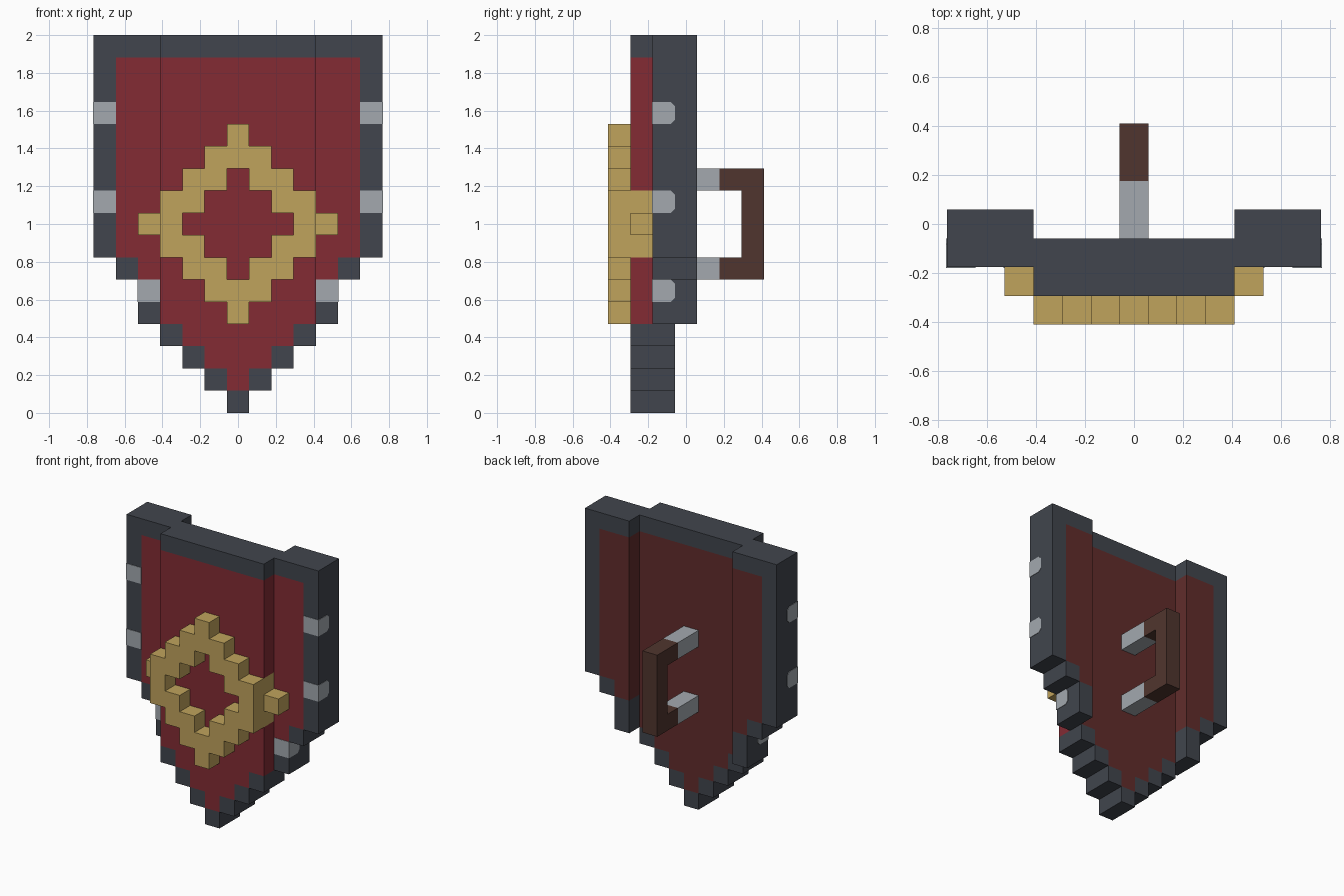
import bpy, bmesh
from mathutils import Vector

cube = bpy.data.objects.get("Cube")
if cube:
    bpy.data.objects.remove(cube, do_unlink=True)

U = 2 / 17                              # edge of one block
HALF = [0, 1, 2, 3, 4, 4, 5] + [6] * 10  # half width of each row of blocks


def material(name, rgb):
    """Flat material from 0-255 sRGB values."""
    lin = [((v / 255 + 0.055) / 1.055) ** 2.4 for v in rgb]
    m = bpy.data.materials.new(name)
    m.use_nodes = True
    m.diffuse_color = (*lin, 1)
    bsdf = m.node_tree.nodes["Principled BSDF"]
    bsdf.inputs["Base Color"].default_value = (*lin, 1)
    bsdf.inputs["Roughness"].default_value = 0.8
    return m


slate = material("slate", (65, 69, 77))
red = material("red", (131, 43, 52))
dark_red = material("dark red", (97, 44, 43))
gold = material("gold", (192, 163, 92))
steel = material("steel", (163, 169, 175))
brown = material("brown", (80, 53, 46))


def finish(name, bm, mat):
    mesh = bpy.data.meshes.new(name)
    bm.to_mesh(mesh)
    bm.free()
    mesh.materials.append(mat)
    obj = bpy.data.objects.new(name, mesh)
    bpy.context.collection.objects.link(obj)
    return obj


def build_blocks(name, cells, occupied, mat):
    """Skin a set of (column, layer, row) blocks, leaving out covered sides."""
    bm = bmesh.new()
    for cell in cells:
        centre = Vector((cell[0] * U, (cell[1] - 3) * U, (cell[2] + 0.5) * U))
        for axis in range(3):
            for sign in (-1, 1):
                n = Vector((0, 0, 0))
                n[axis] = sign
                if tuple(int(a + b) for a, b in zip(cell, n)) in occupied:
                    continue
                p = Vector((0, 0, 0))
                p[(axis + 1) % 3] = 1
                q = n.cross(p)
                loop = (p + q, q - p, -p - q, p - q)
                bm.faces.new([bm.verts.new(centre + (n + k) * U / 2) for k in loop])
    bmesh.ops.remove_doubles(bm, verts=bm.verts, dist=U / 100)
    return finish(name, bm, mat)


# Sort the panel blocks into rim, front field, back lining and emblem
rim, field, lining, emblem = set(), set(), set(), set()
for row, half in enumerate(HALF):
    for col in range(-half, half + 1):
        front = 1 if abs(col) <= 3 else 2
        if abs(col) == half or row == 16:
            rim |= {(col, front, row), (col, front + 1, row)}
            continue
        wraps = abs(col) == 3 and abs(row - 8) <= 1
        (emblem if wraps else field).add((col, front, row))
        lining.add((col, front + 1, row))

# Raised diamond emblem, its side tips resting on the set-back wings
for col in range(-4, 5):
    for row in range(4, 13):
        if 3 <= abs(col) + abs(row - 8) <= 4:
            emblem.add((col, 1 if abs(col) == 4 else 0, row))

# Handle: two steel mounts and a brown grip
mounts = {(0, layer, row) for layer in (3, 4) for row in (6, 10)}
grip = {(0, 6, row) for row in range(6, 11)} | {(0, 5, 6), (0, 5, 10)}

parts = [("rim", rim, slate), ("front_field", field, red),
         ("back_lining", lining, dark_red), ("diamond_emblem", emblem, gold),
         ("handle_mounts", mounts, steel), ("handle_grip", grip, brown)]
occupied = set().union(*(cells for _, cells, _ in parts))
for name, cells, mat in parts:
    build_blocks(name, cells, occupied, mat)


# Steel clasps wrapping the rim edge, with clipped rear corners
def clasp(name, side, col, row):
    proud, clip = 0.003, 0.022
    y0, y1, z0, z1 = -1.5 * U - proud, -0.5 * U, row * U, (row + 1) * U
    profile = [(y0, z0), (y1 - clip, z0), (y1, z0 + clip),
               (y1, z1 - clip), (y1 - clip, z1), (y0, z1)]
    bm = bmesh.new()
    face = bm.faces.new([bm.verts.new((side * (col - 0.5) * U, y, z)) for y, z in profile])
    ext = bmesh.ops.extrude_face_region(bm, geom=[face])
    moved = [g for g in ext["geom"] if isinstance(g, bmesh.types.BMVert)]
    bmesh.ops.translate(bm, verts=moved, vec=(side * (U + proud), 0, 0))
    bmesh.ops.recalc_face_normals(bm, faces=bm.faces)
    finish(name, bm, steel)


for label, side in (("left", 1), ("right", -1)):
    for place, col, row in (("lower", 4, 5), ("middle", 6, 9), ("upper", 6, 13)):
        clasp(f"{label}_{place}_clasp", side, col, row)
